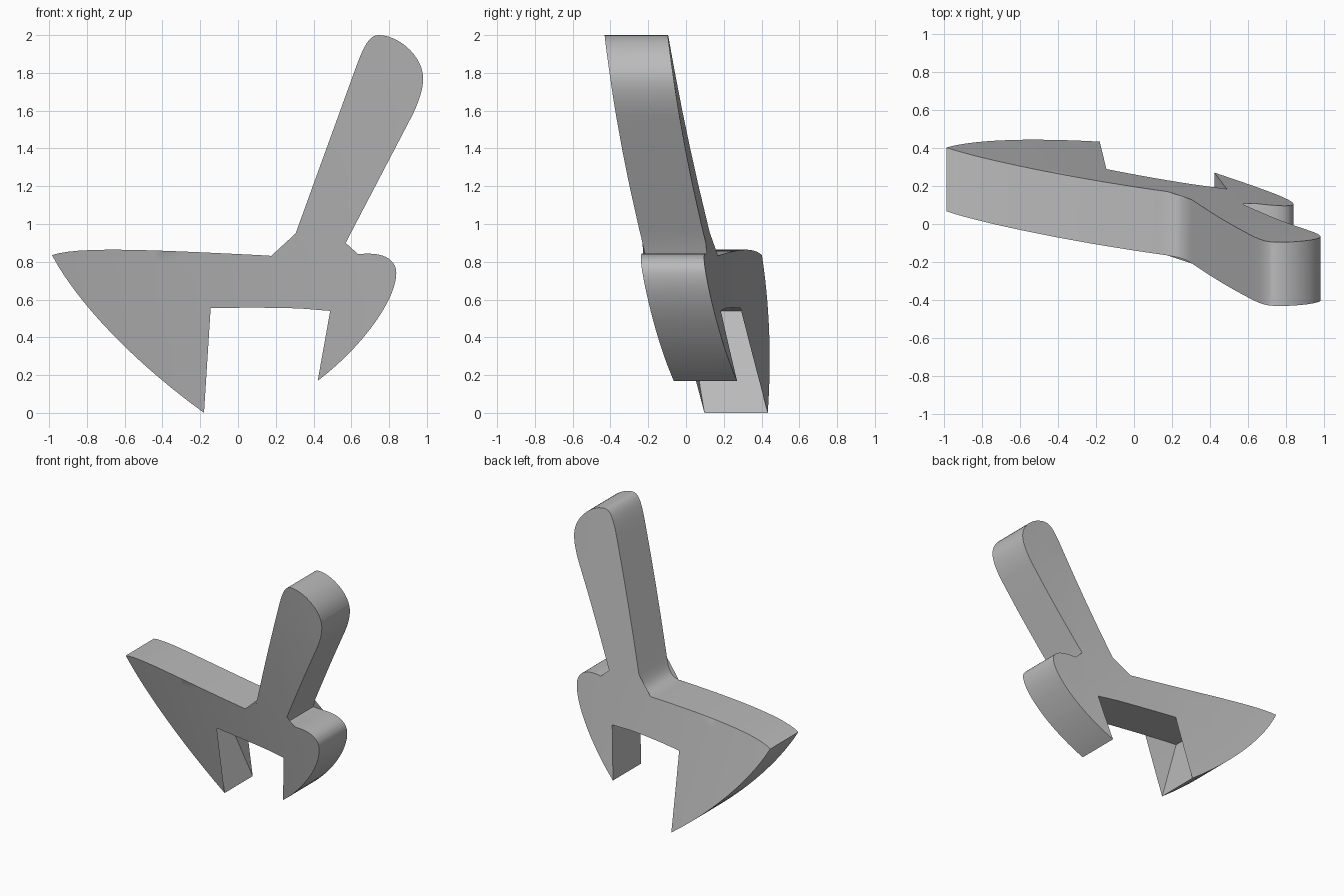
import bpy
import bmesh
from mathutils import Vector
from mathutils.geometry import interpolate_bezier

cube = bpy.data.objects.get("Cube")
if cube:
    bpy.data.objects.remove(cube, do_unlink=True)

THICKNESS = 0.335
START = (-0.985, 0.835)

# Outline in x and z: one point is a straight edge, three are a bezier curve
SEGMENTS = [
    [(-0.85, 0.885), (-0.4, 0.86), (0.1, 0.836)],       # top of the long fin
    [(0.23, 0.82), (0.265, 0.84), (0.305, 0.95)],       # fillet into the arm
    [(0.61, 1.79)],                                     # left edge of the arm
    [(0.66, 1.93), (0.69, 2), (0.745, 2)],              # rounded arm end
    [(0.85, 2), (0.98, 1.89), (0.98, 1.77)],
    [(0.98, 1.7), (0.945, 1.62), (0.92, 1.57)],
    [(0.57, 0.9)],                                      # right edge of the arm
    [(0.545, 0.838)],
    [(0.6, 0.836), (0.64, 0.843), (0.69, 0.843)],       # short barb
    [(0.79, 0.843), (0.838, 0.8), (0.838, 0.74)],
    [(0.838, 0.6), (0.66, 0.35), (0.422, 0.17)],
    [(0.488, 0.54)],
    [(0.35, 0.565), (-0.25, 0.56), (-0.385, 0.54)],     # underside
    [(-0.18, 0)],
    [(-0.58, 0.29), (-0.86, 0.6), START],               # lower edge of the fin
]


def point(pair):
    return Vector((pair[0], 0, pair[1]))


def trace_outline(start, segments, resolution=14):
    path = [point(start)]
    for segment in segments:
        controls = [point(pair) for pair in segment]
        if len(controls) == 1:
            path.append(controls[0])
        else:
            path += interpolate_bezier(path[-1], *controls, resolution)[1:]
    return path[:-1]


def back_depth(x, z):
    """Gently bowed sheet that leans forward towards the top."""
    rise = z - 0.84
    across = 0.196 - 0.165 * x + 0.043 * x * x
    return across + rise * (0.067 * x - 0.2255) + 0.0085 * rise * rise


def slice_along(bm, normal, low, high, step):
    count = int((high - low) / step)
    for i in range(1, count):
        everything = bm.verts[:] + bm.edges[:] + bm.faces[:]
        bmesh.ops.bisect_plane(bm, geom=everything, dist=1e-5,
                               plane_co=normal * (low + i * step),
                               plane_no=normal)


# Flat silhouette, cut into a grid so that it can bend
bm = bmesh.new()
bm.faces.new([bm.verts.new(co) for co in trace_outline(START, SEGMENTS)])
bmesh.ops.triangulate(bm, faces=bm.faces[:])
slice_along(bm, Vector((1, 0, 0)), -1, 1, 0.2)
slice_along(bm, Vector((0, 0, 1)), 0, 2, 0.2)

# Thicken straight towards the front, then bend both sheets
result = bmesh.ops.extrude_face_region(bm, geom=bm.faces[:],
                                       use_keep_orig=True)
front = [item for item in result["geom"] if isinstance(item, bmesh.types.BMVert)]
bmesh.ops.translate(bm, verts=front, vec=(0, -THICKNESS, 0))
for vert in bm.verts:
    vert.co.y += back_depth(vert.co.x, vert.co.z)
bmesh.ops.recalc_face_normals(bm, faces=bm.faces[:])

mesh = bpy.data.meshes.new("forked_blade")
bm.to_mesh(mesh)
bm.free()
blade = bpy.data.objects.new("forked_blade", mesh)
bpy.context.collection.objects.link(blade)

# Plain grey material
grey = bpy.data.materials.new("plain_grey")
grey.use_nodes = True
colour = (0.5, 0.5, 0.5, 1)
grey.diffuse_color = colour
grey.node_tree.nodes["Principled BSDF"].inputs["Base Color"].default_value = colour
mesh.materials.append(grey)

# Smooth walls with crisp rims
bpy.ops.object.select_all(action="DESELECT")
blade.select_set(True)
bpy.context.view_layer.objects.active = blade
bpy.ops.object.shade_smooth_by_angle(angle=0.6)
